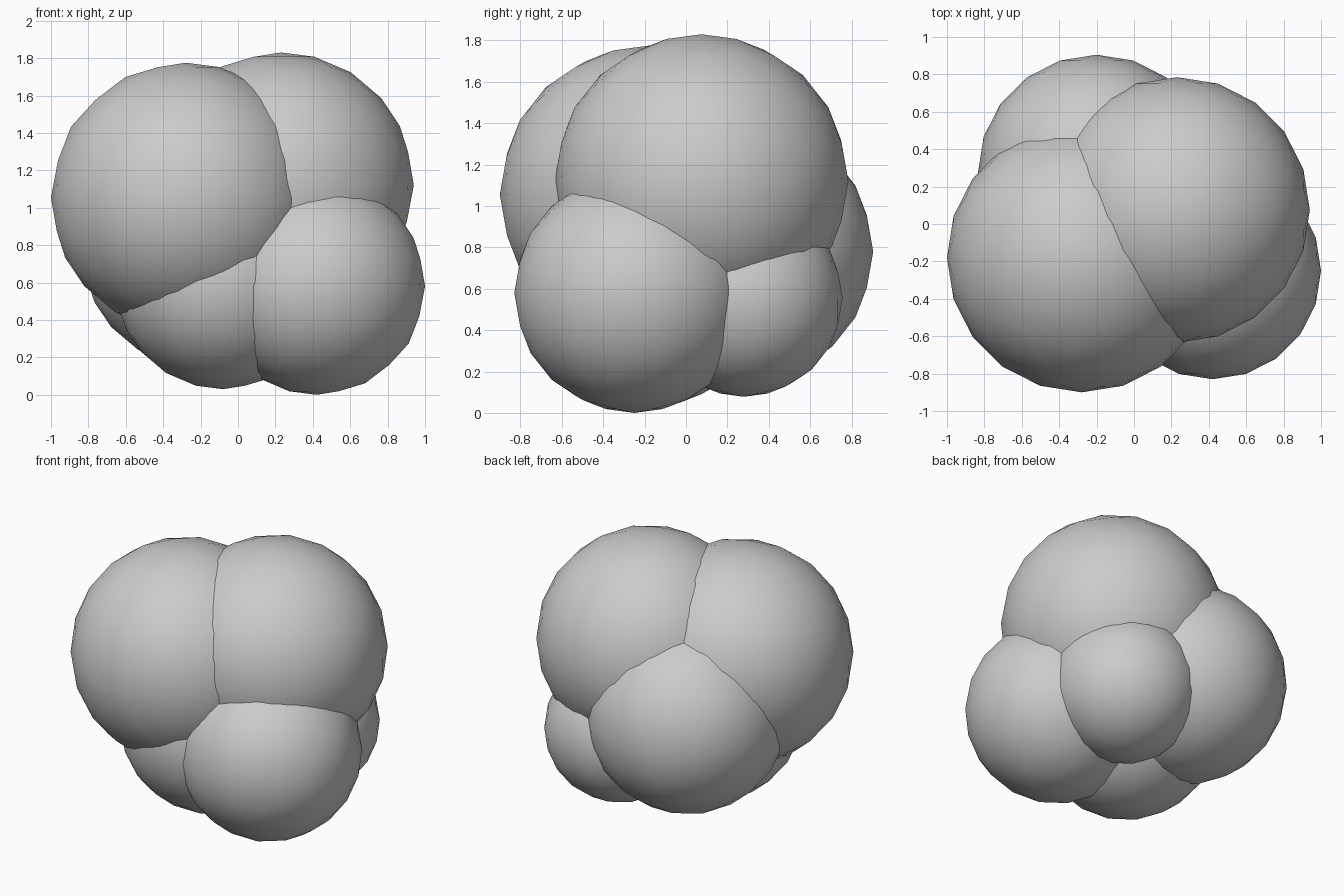
import bpy

if "Cube" in bpy.data.objects:
    bpy.data.objects.remove(bpy.data.objects["Cube"])

# Cluster of overlapping balls: name, centre, radius
BALLS = [
    ("upper_left_ball", (-0.28, -0.18, 1.055), 0.72),
    ("upper_right_ball", (0.23, 0.075, 1.12), 0.71),
    ("lower_right_front_ball", (0.42, -0.25, 0.58), 0.58),
    ("lower_left_front_ball", (-0.08, -0.17, 0.61), 0.58),
    ("back_left_ball", (-0.20, 0.27, 0.78), 0.635),
    ("lower_back_right_ball", (0.31, 0.28, 0.555), 0.477),
]


def add_ball(name, centre, radius):
    bpy.ops.mesh.primitive_ico_sphere_add(subdivisions=3, radius=radius, location=centre)
    ball = bpy.context.object
    ball.name = name
    bpy.ops.object.shade_smooth()
    return ball


for spec in BALLS:
    add_ball(*spec)
